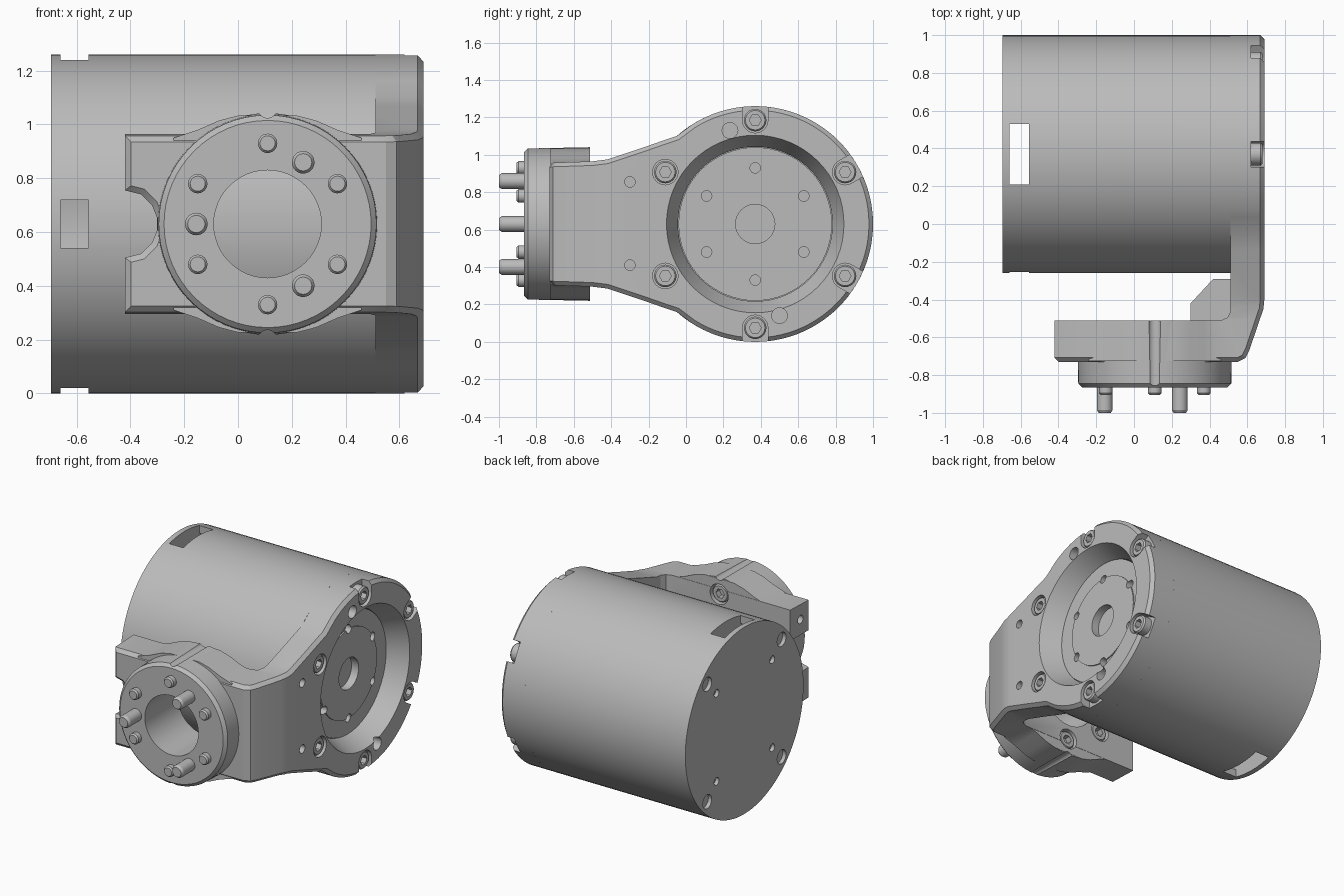
import bpy, bmesh
from math import sin, cos, pi, radians
from mathutils import Vector

if "Cube" in bpy.data.objects:
    bpy.data.objects.remove(bpy.data.objects["Cube"])

grey = bpy.data.materials.new("machined grey")
grey.use_nodes = True
grey.diffuse_color = (0.5, 0.5, 0.5, 1)
grey.node_tree.nodes["Principled BSDF"].inputs["Base Color"].default_value = (0.5, 0.5, 0.5, 1)

HUB = (0.37, 0.63)      # motor axis, in y and z
DISC = (0.11, 0.63)     # output disc axis, in x and z
R = 0.63


def place(axis, u, v, w):
    """Point (u, v) in the plane across an axis, w along it."""
    return {"x": (w, u, v), "y": (u, w, v), "z": (u, v, w)}[axis]


def finish(name, bm):
    bmesh.ops.recalc_face_normals(bm, faces=bm.faces)
    mesh = bpy.data.meshes.new(name)
    bm.to_mesh(mesh)
    bm.free()
    mesh.materials.append(grey)
    obj = bpy.data.objects.new(name, mesh)
    bpy.context.scene.collection.objects.link(obj)
    return obj


def loft(name, axis, loops):
    """Closed solid through equal loops, each (points, position)."""
    bm = bmesh.new()
    rings = [[bm.verts.new(place(axis, u, v, w)) for u, v in pts] for pts, w in loops]
    for a, b in zip(rings, rings[1:]):
        for i in range(len(a)):
            j = (i + 1) % len(a)
            bm.faces.new((a[i], a[j], b[j], b[i]))
    bm.faces.new(rings[0])
    bm.faces.new(rings[-1])
    return finish(name, bm)


def prism(name, axis, pts, lo, hi):
    return loft(name, axis, [(pts, lo), (pts, hi)])


def circle(c, r, n):
    return [(c[0] + r * cos(2 * pi * i / n), c[1] + r * sin(2 * pi * i / n)) for i in range(n)]


def turned(name, axis, c, rings, n=32):
    return loft(name, axis, [(circle(c, r, n), w) for r, w in rings])


def rod(name, axis, c, r, lo, hi, n=24):
    return turned(name, axis, c, [(r, lo), (r, hi)], n)


def box(name, x, y, z):
    return prism(name, "z", [(x[0], y[0]), (x[1], y[0]), (x[1], y[1]), (x[0], y[1])], *z)


def polar(c, r, degrees):
    return c[0] + r * cos(radians(degrees)), c[1] + r * sin(radians(degrees))


def combine(obj, tools, op="DIFFERENCE"):
    """Apply booleans, then remove the tools."""
    for t in tools:
        m = obj.modifiers.new(op.lower(), "BOOLEAN")
        m.operation, m.object, m.solver = op, t, "EXACT"
    bpy.context.view_layer.update()
    graph = bpy.context.evaluated_depsgraph_get()
    mesh = bpy.data.meshes.new_from_object(obj.evaluated_get(graph))
    obj.modifiers.clear()
    obj.data = mesh
    for t in tools:
        bpy.data.objects.remove(t)
    return obj


def socket_bolt(name, axis, c, base, top):
    s = 1 if top > base else -1
    bolt = turned(name, axis, c, [(0.06, base), (0.06, top - s * 0.01), (0.052, top)], 24)
    combine(bolt, [rod("socket", axis, c, 0.032, top - s * 0.04, top + s * 0.02, 6)])


def mirrored(half):
    """Close an outline by reflecting it about the mid height."""
    return half + [(u, 2 * HUB[1] - v) for u, v in reversed(half)]


# Motor housing with an open chamber behind the end cap
housing = turned("motor_housing", "x", HUB, [(R, -0.695), (R, 0.512)], 96)
cuts = [rod("chamber", "x", HUB, 0.58, -0.66, -0.555, 64),
        box("vertical_slots", (-0.66, -0.555), (0.21, 0.53), (-0.1, 1.4)),
        box("front_slot", (-0.66, -0.555), (-0.4, 0.0), (0.54, 0.72))]
for k in range(4):
    a = 45 + 90 * k
    cuts.append(rod("cap_bolt_hole", "x", polar(HUB, 0.56, a), 0.047, -0.72, -0.67))
    cuts.append(rod("cap_pin_hole", "x", polar(HUB, 0.42, a), 0.026, -0.72, -0.67, 16))
combine(housing, cuts)

# Rotor face inside the bracket ring
rotor = turned("rotor_face", "x", HUB,
               [(0.41, 0.505), (0.41, 0.56), (0.3, 0.56), (0.3, 0.568)], 64)
combine(rotor, [rod("centre", "x", HUB, 0.105, 0.515, 0.7, 32)] +
        [rod("hole", "x", polar(HUB, 0.3, 30 + 60 * k), 0.028, 0.52, 0.7, 16) for k in range(6)])

# Bent bracket: L-shaped section crossed with a teardrop outline
section = [(0.69, 1.1), (0.69, -0.40), (0.685, -0.45), (0.61, -0.67), (0.59, -0.71), (0.55, -0.73),
           (-0.42, -0.73), (-0.42, -0.51), (0.46, -0.51), (0.495, -0.495), (0.512, -0.46), (0.512, 1.1)]
bracket = prism("bent_bracket", "z", section, -0.1, 1.4)
arc = [polar(HUB, R, 1.875 + 3.75 * i) for i in range(33)]
teardrop = mirrored(arc + [(-0.05, 1.10), (-0.14, 1.07), (-0.24, 1.035),
                           (-0.42, 0.975), (-0.5, 0.965), (-0.8, 0.955)])
combine(bracket, [prism("outline", "x", teardrop, -1, 1)], "INTERSECT")
fork = mirrored([(-0.6, 0.76), (-0.42, 0.755), (-0.36, 0.74), (-0.32, 0.70), (-0.3, 0.65)])
combine(bracket, [prism("fork", "y", fork, -0.9, -0.4)])

# Chamfer the outer rim of the bracket
bm = bmesh.new()
bm.from_mesh(bracket.data)
bmesh.ops.remove_doubles(bm, verts=bm.verts, dist=0.0005)
rim = []
for e in bm.edges:
    mid = (e.verts[0].co + e.verts[1].co) / 2
    if len(e.link_faces) == 2 and e.calc_face_angle() > 1.0 and (mid.x > 0.55 or mid.y < -0.7):
        rim.append(e)
bmesh.ops.bevel(bm, geom=rim, offset=0.022, segments=1, affect="EDGES", clamp_overlap=True)
bm.to_mesh(bracket.data)
bm.free()

# Round boss blended into the front flange
blend = [(-0.24, 0.95), (-0.15, 0.98), (-0.07, 1.015), (0.0, 1.033),
         (0.22, 1.033), (0.29, 1.015), (0.37, 0.98), (0.46, 0.95)]
combine(bracket, [
    prism("blend", "y", mirrored(blend), -0.725, -0.512),
    turned("boss", "y", DISC, [(0.385, -0.865), (0.405, -0.845), (0.412, -0.514)], 64),
    prism("gusset", "z", [(0.54, -0.29), (0.42, -0.29), (0.30, -0.42), (0.30, -0.55), (0.54, -0.55)],
          0.55, 0.71)], "UNION")

# Openings, bolt seats and notches in the bracket
cuts = [turned("ring_bore", "x", HUB, [(0.413, 0.4), (0.413, 0.56), (0.475, 0.691), (0.475, 0.8)], 64),
        rod("disc_bore", "y", DISC, 0.2, -1, -0.4, 48)]
for k in range(6):
    a = 30 + 60 * k
    cuts.append(rod("seat", "x", polar(HUB, 0.555, a), 0.068, 0.62, 0.8))
    cuts.append(rod("back_seat", "y", polar(DISC, 0.3, a), 0.068, -0.56, -0.4))
    if a not in (150, 210):
        c, along = Vector(polar(HUB, 0.555, a)), Vector((cos(radians(a)), sin(radians(a))))
        side = Vector((-along.y, along.x)) * 0.068
        notch = [c - side, c + side, c + side + along * 0.2, c - side + along * 0.2]
        cuts.append(prism("notch", "x", [tuple(p) for p in notch], 0.62, 0.8))
for y, z, r in ((0.235, 1.13, 0.042), (0.5, 0.14, 0.042), (-0.3, 0.855, 0.028), (-0.3, 0.41, 0.028)):
    cuts.append(rod("plate_hole", "x", (y, z), r, 0.6, 0.8, 20))
for z in (0.4, 0.86):
    cuts.append(rod("arm_hole", "x", (-0.62, z), 0.028, -0.5, -0.35, 16))
for z in (0.2, 1.06):
    cuts.append(rod("groove", "y", (DISC[0], z), 0.036, -1, -0.4, 20))
combine(bracket, cuts)

# Socket bolts on the ring and behind the flange, and pins on the disc
for k in range(6):
    a = 30 + 60 * k
    socket_bolt("ring_bolt", "x", polar(HUB, 0.555, a), 0.6, 0.68)
    socket_bolt("flange_bolt", "y", polar(DISC, 0.3, a), -0.58, -0.52)
    turned("short_pin", "y", polar(DISC, 0.3, a), [(0.036, -0.84), (0.036, -0.895), (0.028, -0.905)], 24)
for a in (60, 180, 300):
    turned("long_pin", "y", polar(DISC, 0.265, a), [(0.042, -0.84), (0.042, -0.985), (0.032, -1.0)], 24)

# Smooth round surfaces, crisp edges
bpy.ops.object.select_all(action="DESELECT")
for obj in bpy.context.scene.objects:
    if obj.type == "MESH":
        obj.select_set(True)
        bpy.context.view_layer.objects.active = obj
bpy.ops.object.shade_smooth_by_angle(angle=radians(25))
